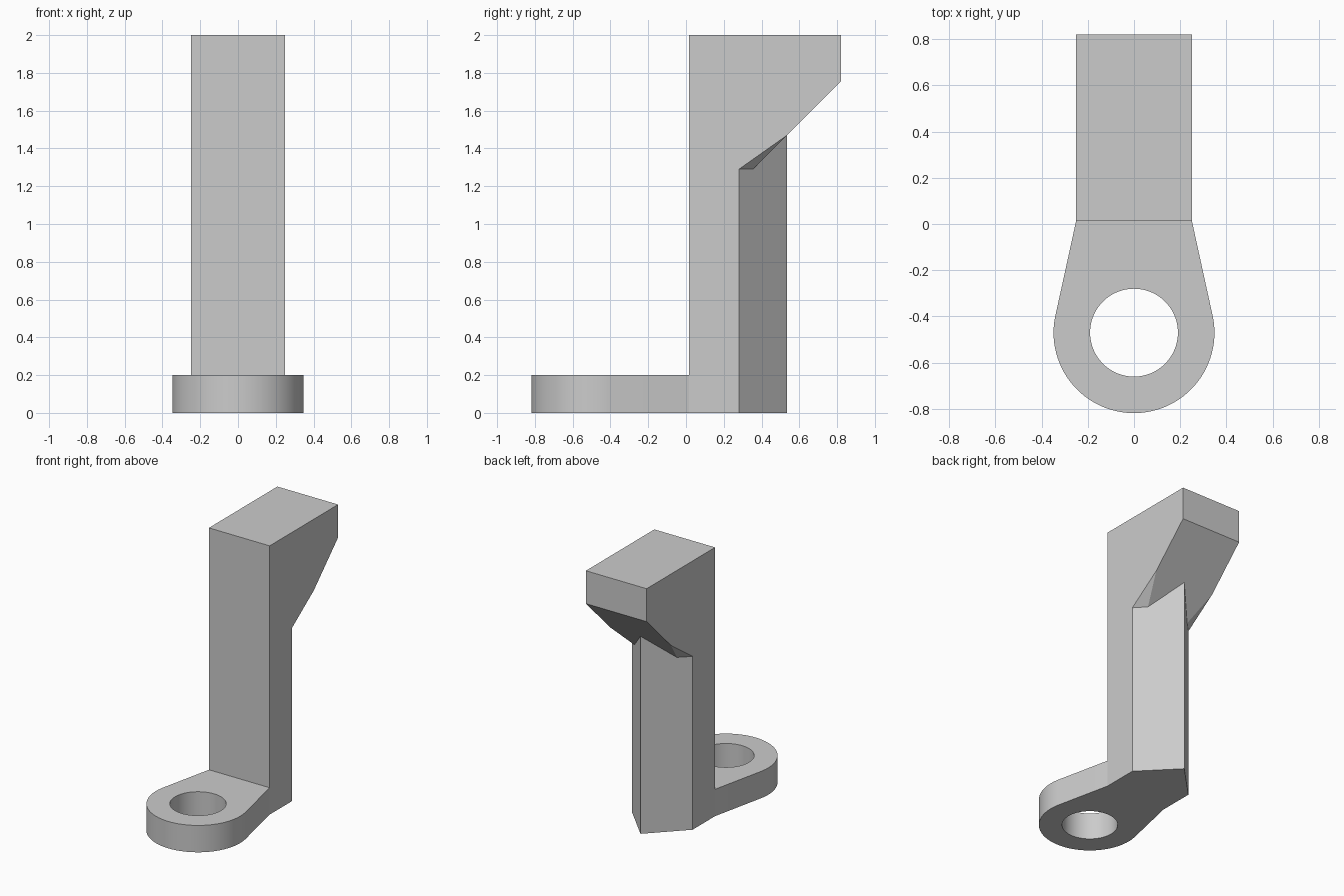
import bpy, bmesh, math

if "Cube" in bpy.data.objects:
    bpy.data.objects.remove(bpy.data.objects["Cube"])

grey = bpy.data.materials.new("plain grey")
grey.use_nodes = True
grey.diffuse_color = (0.6, 0.6, 0.6, 1)
grey.node_tree.nodes["Principled BSDF"].inputs["Base Color"].default_value = grey.diffuse_color

HALF = 0.25      # half width of the post
FRONT = 0.015    # front plane of the post
SHOULDER = 0.28  # where the back of the post starts to taper
RIDGE = 0.535    # back ridge of the post
HOLE_Y = -0.47   # centre of the ring


def hull(name, points):
    """Convex solid around the points, with flat regions merged."""
    bm = bmesh.new()
    for p in points:
        bm.verts.new(p)
    bmesh.ops.convex_hull(bm, input=bm.verts)
    bmesh.ops.dissolve_limit(bm, angle_limit=0.01, verts=bm.verts, edges=bm.edges)
    bmesh.ops.recalc_face_normals(bm, faces=bm.faces)
    mesh = bpy.data.meshes.new(name)
    bm.to_mesh(mesh)
    bm.free()
    mesh.materials.append(grey)
    obj = bpy.data.objects.new(name, mesh)
    bpy.context.collection.objects.link(obj)
    return obj


def prism(name, outline, low, high):
    return hull(name, [(x, y, z) for x, y in outline for z in (low, high)])


def circle(radius, count=96):
    turns = [math.tau * i / count for i in range(count)]
    return [(radius * math.cos(a), HOLE_Y + radius * math.sin(a)) for a in turns]


def combine(target, tool, operation):
    """Apply a boolean and drop the tool object."""
    mod = target.modifiers.new(operation, 'BOOLEAN')
    mod.operation, mod.object, mod.solver = operation, tool, 'EXACT'
    bpy.context.view_layer.objects.active = target
    bpy.ops.object.modifier_apply(modifier=mod.name)
    bpy.data.objects.remove(tool)


# Foot: ring tapering into the post, with a through hole
foot = prism("ring_foot", circle(0.348) + [(-HALF, FRONT), (HALF, FRONT)], 0, 0.2)
combine(foot, prism("hole_cutter", circle(0.19), -0.1, 0.3), 'DIFFERENCE')

# Post: five-sided column with a ridge at the back
post = prism("post", [(-HALF, FRONT), (HALF, FRONT), (HALF, SHOULDER),
                      (0, RIDGE), (-HALF, SHOULDER)], 0, 1.47)

# Head: overhanging block with a sloped, chamfered underside
side = [(FRONT, 2), (0.82, 2), (0.82, 1.755), (RIDGE, 1.47), (SHOULDER, 1.29), (FRONT, 1.29)]
points = [(s * HALF, y, z) for s in (-1, 1) for y, z in side]
points += [(s * 0.174, 0.355, 1.29) for s in (-1, 1)]
combine(post, hull("head", points), 'UNION')

# Smooth only the round walls
for obj in (foot, post):
    bpy.ops.object.select_all(action='DESELECT')
    obj.select_set(True)
    bpy.context.view_layer.objects.active = obj
    bpy.ops.object.shade_smooth_by_angle(angle=math.radians(8))
